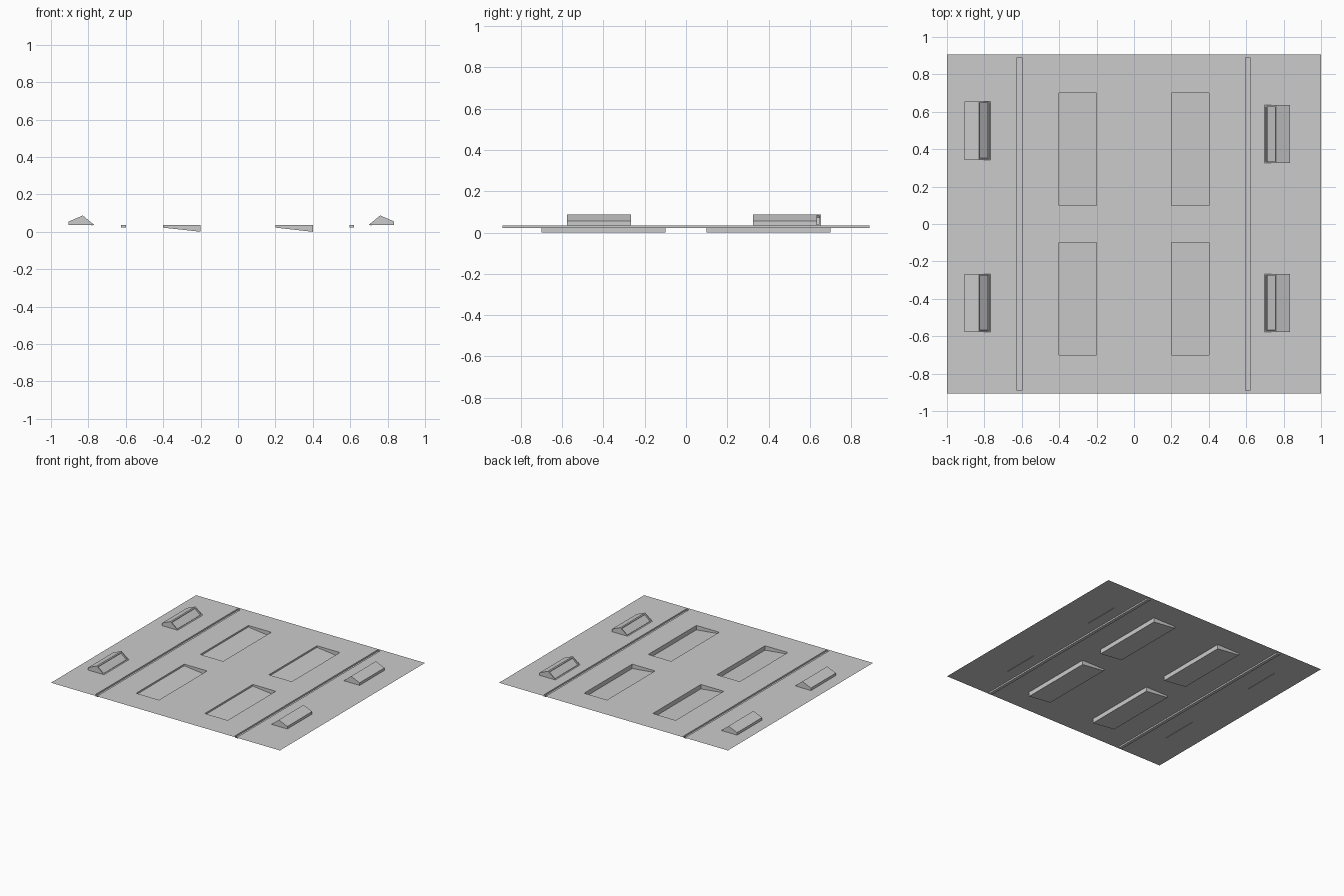
import bpy, bmesh

if "Cube" in bpy.data.objects:
    bpy.data.objects.remove(bpy.data.objects["Cube"])

Z = 0.035  # sheet level


def make_object(name, bm):
    mesh = bpy.data.meshes.new(name)
    bm.to_mesh(mesh)
    bm.free()
    obj = bpy.data.objects.new(name, mesh)
    bpy.context.collection.objects.link(obj)
    return obj


# Recesses: x0, x1, y0, y1, floor height at x0, floor height at x1
pockets = [(x, x + 0.2, y, y + 0.6, 0.022, 0.0)
           for x in (-0.4, 0.2) for y in (-0.7, 0.1)]
grooves = [(-0.625, -0.6, -0.89, 0.89, 0.023, 0.023),
           (0.595, 0.62, -0.89, 0.89, 0.023, 0.023)]
recesses = pockets + grooves

# Thin sheet with pressed-in pockets and long grooves
bm = bmesh.new()


def face(points):
    return bm.faces.new([bm.verts.new(p) for p in points])


xs = sorted({-1.0, 1.0} | {v for r in recesses for v in r[:2]})
ys = sorted({-0.905, 0.905} | {v for r in recesses for v in r[2:4]})
for xa, xb in zip(xs, xs[1:]):
    for ya, yb in zip(ys, ys[1:]):
        cx, cy = (xa + xb) / 2, (ya + yb) / 2
        if any(r[0] < cx < r[1] and r[2] < cy < r[3] for r in recesses):
            continue
        face([(xa, ya, Z), (xb, ya, Z), (xb, yb, Z), (xa, yb, Z)])
for x0, x1, y0, y1, za, zb in recesses:
    rim = [(x0, y0, Z), (x1, y0, Z), (x1, y1, Z), (x0, y1, Z)]
    low = [(x0, y0, za), (x1, y0, zb), (x1, y1, zb), (x0, y1, za)]
    face(low)
    for i in range(4):
        j = (i + 1) % 4
        face([rim[i], low[i], low[j], rim[j]][::-1])
bmesh.ops.remove_doubles(bm, verts=bm.verts, dist=1e-5)
# merge flat sheet cells back into larger faces
bmesh.ops.recalc_face_normals(bm, faces=bm.faces)
if sum(f.normal.z * f.calc_area() for f in bm.faces) < 0:
    bmesh.ops.reverse_faces(bm, faces=bm.faces)
make_object("sheet_panel", bm)


# Raised vents: wedge with a recessed opening on the inner slope
def vent(name, outer, peak, inner, y0, y1):
    bm = bmesh.new()
    profile = [(outer, Z), (outer, 0.055), (peak, 0.087), (inner, Z)]
    front = [bm.verts.new((x, y0, z)) for x, z in profile]
    back = [bm.verts.new((x, y1, z)) for x, z in profile]
    bm.faces.new(front)
    bm.faces.new(back[::-1])
    sides = [bm.faces.new([front[i], back[i], back[(i + 1) % 4], front[(i + 1) % 4]])
             for i in range(4)]
    bmesh.ops.recalc_face_normals(bm, faces=bm.faces)
    opening = sides[2]
    bmesh.ops.inset_region(bm, faces=[opening], thickness=0.012)
    bmesh.ops.inset_region(bm, faces=[opening], thickness=0.001, depth=-0.01)
    make_object(name, bm)


vent("vent_left_back", -0.905, -0.83, -0.767, 0.343, 0.655)
vent("vent_left_front", -0.905, -0.83, -0.767, -0.577, -0.267)
vent("vent_right_back", 0.835, 0.76, 0.697, 0.325, 0.635)
vent("vent_right_front", 0.835, 0.76, 0.697, -0.577, -0.267)
